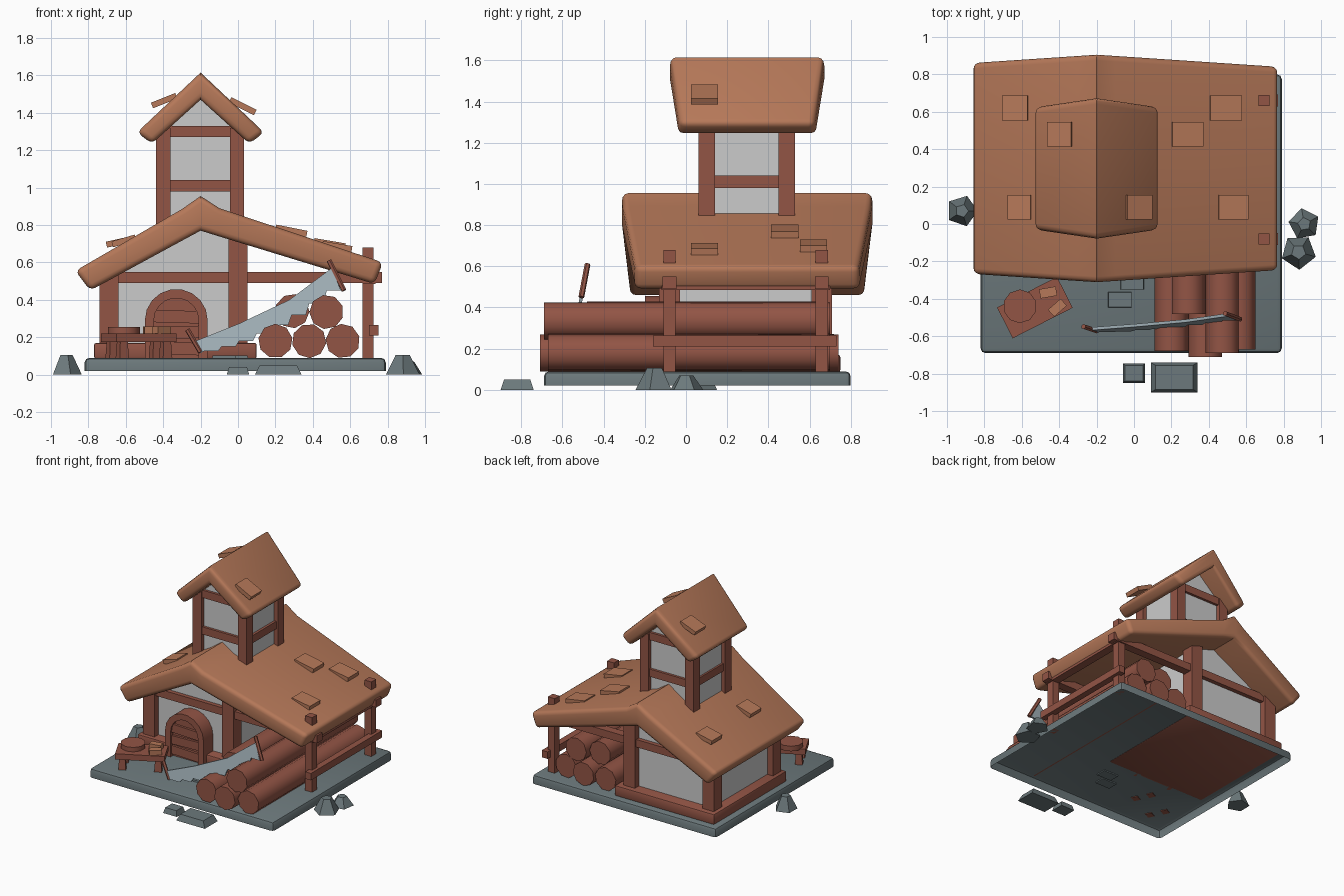
import bpy, bmesh
from math import sin, cos, pi, radians, atan
from mathutils import Matrix, Vector

if "Cube" in bpy.data.objects:
    bpy.data.objects.remove(bpy.data.objects["Cube"])


def material(name, rgb):
    m = bpy.data.materials.new(name)
    m.diffuse_color = (*rgb, 1)
    m.use_nodes = True
    m.node_tree.nodes["Principled BSDF"].inputs["Base Color"].default_value = m.diffuse_color
    return m


WOOD = material("red_wood", (0.29, 0.09, 0.06))
ROOF = material("roof_wood", (0.47, 0.19, 0.10))
STONE = material("stone", (0.15, 0.19, 0.20))
STEEL = material("steel", (0.36, 0.44, 0.48))


def finish(name, bm, mat=None):
    bmesh.ops.recalc_face_normals(bm, faces=bm.faces)
    me = bpy.data.meshes.new(name)
    bm.to_mesh(me)
    bm.free()
    ob = bpy.data.objects.new(name, me)
    bpy.context.collection.objects.link(ob)
    if mat:
        me.materials.append(mat)
    return ob


def box(name, x, y, z, mat=None, bevel=0, taper=1, rot=None, open_bottom=False):
    """Box from (min, max) ranges; rot turns it about its own centre."""
    bm = bmesh.new()
    bmesh.ops.create_cube(bm, size=1)
    for v in bm.verts:
        k = taper if v.co.z > 0 else 1
        v.co = Vector((v.co.x * (x[1] - x[0]) * k, v.co.y * (y[1] - y[0]) * k, v.co.z * (z[1] - z[0])))
    edges = bm.edges[:]
    if open_bottom:
        low = [f for f in bm.faces if f.calc_center_median().z < -0.4 * (z[1] - z[0])]
        bmesh.ops.delete(bm, geom=low, context='FACES_ONLY')
        edges = [e for e in bm.edges if len(e.link_faces) == 2]
    if bevel:
        bmesh.ops.bevel(bm, geom=edges, offset=bevel, segments=2, profile=0.5, affect='EDGES')
    ob = finish(name, bm, mat)
    ob.location = (sum(x) / 2, sum(y) / 2, sum(z) / 2)
    if rot:
        ob.rotation_euler = rot
    return ob


def prism(name, pts, y0, y1, mat=None):
    """Front-view (x, z) outline extruded along y."""
    bm = bmesh.new()
    f = bm.faces.new([bm.verts.new((px, y0, pz)) for px, pz in pts])
    r = bmesh.ops.extrude_face_region(bm, geom=[f])
    for v in r["geom"]:
        if isinstance(v, bmesh.types.BMVert):
            v.co.y += y1 - y0
    return finish(name, bm, mat)


def cyl(name, p0, p1, r0, r1, sides, mat, spin=0):
    bm = bmesh.new()
    d = Vector(p1) - Vector(p0)
    bmesh.ops.create_cone(bm, cap_ends=True, segments=sides, radius1=r0, radius2=r1, depth=d.length)
    bm.transform(Matrix.Translation((Vector(p0) + Vector(p1)) / 2)
                 @ d.to_track_quat('Z', 'Y').to_matrix().to_4x4() @ Matrix.Rotation(spin, 4, 'Z'))
    return finish(name, bm, mat)


def roof(name, outer, inner, yc, half, shrink, bevel):
    """Thick gable roof whose ends jut out further at the ridge."""
    bm = bmesh.new()
    mid = len(outer) // 2
    rx = outer[mid][0]
    reach = max(abs(p[0] - rx) for p in outer)

    def row(pts, s):
        return [bm.verts.new((px, yc + s * (half - shrink * abs(px - rx) / reach), pz)) for px, pz in pts]
    of, ob, nf, nb = row(outer, -1), row(outer, 1), row(inner, -1), row(inner, 1)
    for i in range(len(outer) - 1):
        for a, b in ((of, ob), (nf, nb), (of, nf), (ob, nb)):
            bm.faces.new((a[i], a[i + 1], b[i + 1], b[i]))
    for i in (0, -1):
        bm.faces.new((of[i], ob[i], nb[i], nf[i]))
    bmesh.ops.recalc_face_normals(bm, faces=bm.faces)
    ridge = {of[mid], ob[mid], nf[mid], nb[mid]}
    edges = [e for e in bm.edges if e.calc_face_angle() > 0.9 and not set(e.verts) <= ridge]
    bmesh.ops.bevel(bm, geom=edges, offset=bevel, segments=3, profile=0.5, affect='EDGES')
    return finish(name, bm, ROOF)


# Stone slab, loose rocks and paving
box("base_slab", (-0.82, 0.79), (-0.69, 0.80), (0.02, 0.09), STONE, 0.025, open_bottom=True)
for i, (x, y, r, h) in enumerate([(-0.92, 0.07, 0.085, 0.105), (0.91, 0.0, 0.085, 0.07), (0.88, -0.15, 0.095, 0.105)]):
    cyl(f"rock_{i}", (x, y, 0), (x, y, h), r, r * 0.42, 5, STONE, i * 0.5 + 0.3)
box("front_step", (0.09, 0.34), (-0.90, -0.74), (0, 0.05), STONE, taper=0.8)
box("small_step", (-0.06, 0.06), (-0.85, -0.745), (0, 0.042), STONE, taper=0.8)
for i, (x, y) in enumerate([(-0.01, -0.31), (-0.075, -0.405)]):
    box(f"paving_{i}", (x - 0.065, x + 0.065), (y - 0.042, y + 0.042), (0.08, 0.102), STONE, taper=0.93)

# House body
prism("house_walls", [(-0.69, 0.1), (0, 0.1), (0, 0.75), (-0.2, 0.82), (-0.69, 0.54)], -0.08, 0.66)
box("house_sill", (-0.77, 0.10), (-0.16, 0.75), (0.085, 0.17), WOOD, 0.012)
for n, y in (("front", -0.08), ("back", 0.66)):
    box(n + "_left_post", (-0.74, -0.64), (y - 0.05, y + 0.05), (0.09, 0.53), WOOD)
    box(n + "_right_post", (-0.05, 0.05), (y - 0.05, y + 0.05), (0.09, 0.73), WOOD)
    box(n + "_tie_beam", (-0.70, 0.77), (y - 0.033, y + 0.033), (0.49, 0.55), WOOD)
    box(n + "_porch_post", (0.665, 0.725), (y - 0.03, y + 0.03), (0.09, 0.68), WOOD)
box("porch_top_beam", (0.67, 0.735), (-0.12, 0.70), (0.485, 0.545), WOOD)
box("porch_rail", (0.70, 0.75), (-0.16, 0.73), (0.21, 0.265), WOOD)

# Main roof
roof("main_roof", [(-0.87, 0.555), (-0.3, 0.885), (-0.2, 0.955), (-0.1, 0.89), (0.775, 0.6)],
     [(-0.79, 0.45), (-0.3, 0.716), (-0.2, 0.77), (-0.1, 0.739), (0.73, 0.485)], 0.297, 0.608, 0.065, 0.03)

# Tower
prism("tower_walls", [(-0.41, 0.72), (0, 0.72), (0, 1.3), (-0.2, 1.5), (-0.41, 1.3)], 0.09, 0.50)
for i, x in enumerate((-0.40, -0.005)):
    for j, y in enumerate((0.10, 0.49)):
        box(f"tower_post_{i}{j}", (x - 0.038, x + 0.038), (y - 0.04, y + 0.04), (0.72, 1.32), WOOD)
    box(f"tower_side_beam_{i}", (x - 0.025, x + 0.025), (0.1, 0.49), (0.98, 1.04), WOOD)
for j, y in enumerate((0.10, 0.49)):
    box(f"tower_mid_beam_{j}", (-0.4, 0), (y - 0.03, y + 0.03), (0.98, 1.04), WOOD)
    box(f"tower_top_beam_{j}", (-0.4, 0), (y - 0.03, y + 0.03), (1.27, 1.33), WOOD)
roof("tower_roof", [(-0.54, 1.295), (-0.2, 1.615), (0.14, 1.295)],
     [(-0.46, 1.235), (-0.2, 1.47), (0.06, 1.235)], 0.297, 0.375, 0.05, 0.03)

# Loose shingles: centre, length, tilt slope
for i, (x, y, z, l, s) in enumerate([
        (-0.635, 0.62, 0.71, 0.14, 0.22), (-0.61, 0.09, 0.715, 0.13, 0.3), (0.49, 0.62, 0.70, 0.17, -0.17),
        (0.285, 0.48, 0.77, 0.17, -0.2), (0.53, 0.09, 0.685, 0.16, -0.17),
        (-0.395, 0.48, 1.465, 0.14, 0.4), (0.025, 0.09, 1.435, 0.15, -0.5)]):
    box(f"shingle_{i}", (x - l / 2, x + l / 2), (y - 0.066, y + 0.066), (z - 0.016, z + 0.016), ROOF, rot=(0, -atan(s), 0))


# Arched door
def arch(r, n=9):
    c = [(-0.33 + r * cos(pi * k / n), 0.29 + r * sin(pi * k / n)) for k in range(n + 1)]
    return [(-0.33 + r, 0.09)] + c + [(-0.33 - r, 0.09)]


prism("door_frame", arch(0.168) + arch(0.12)[::-1], -0.2, -0.07, WOOD)
prism("door_panel", arch(0.125), -0.168, -0.07, WOOD)
for i, z in enumerate((0.14, 0.225, 0.31)):
    box(f"door_plank_{i}", (-0.45, -0.21), (-0.187, -0.15), (z - 0.033, z + 0.033), WOOD, rot=(0, 0.03 * (-1) ** i, 0))

# Log pile
for i, (x, z, y0, y1) in enumerate([(0.2, 0.18, -0.68, 0.72), (0.38, 0.18, -0.71, 0.74), (0.56, 0.18, -0.67, 0.70),
                                    (0.29, 0.34, -0.48, 0.66), (0.473, 0.335, -0.69, 0.70)]):
    cyl(f"log_{i}", (x, y0, z), (x, y1, z), 0.092, 0.092, 9, WOOD, i * 0.3)


# Two-handed saw, leaning on the pile in one tilted plane
def lean(z):
    return -0.594 + 0.19 * z


top = [(-0.24, 0.175), (0.01, 0.275), (0.275, 0.40), (0.50, 0.57)]
teeth, n = [], 8
for k in range(n):
    t = 1 - k / n
    x, z = -0.2 + 0.75 * t, 0.11 + 0.34 * t - 0.24 * t * (1 - t)
    teeth += [(x, z + 0.0), (x - 0.075, z - 0.0)]
teeth.append((-0.2, 0.115))
saw = prism("saw_blade", top + teeth, -0.008, 0.008, STEEL)
for v in saw.data.vertices:
    v.co.y += lean(v.co.z)
for i, (a, b) in enumerate([((-0.27, 0.24), (-0.20, 0.12)), ((0.487, 0.61), (0.567, 0.45))]):
    cyl(f"saw_handle_{i}", (a[0], lean(a[1]), a[1]), (b[0], lean(b[1]), b[1]), 0.014, 0.014, 6, WOOD)

# Work table with stump disc and offcuts
TURN = radians(27)


def on_table(name, u, v, lu, lv, z, mat, extra=0, **kw):
    x = -0.53 + u * cos(TURN) - v * sin(TURN)
    y = -0.447 + u * sin(TURN) + v * cos(TURN)
    return box(name, (x - lu / 2, x + lu / 2), (y - lv / 2, y + lv / 2), z, mat, rot=(0, 0, TURN + extra), **kw)


on_table("table_top", 0, 0, 0.36, 0.185, (0.175, 0.22), WOOD)
for u in (-1, 1):
    for v in (-1, 1):
        on_table(f"table_leg_{u}_{v}", u * 0.13, v * 0.06, 0.055, 0.05, (0.085, 0.18), WOOD, taper=0.8)
cyl("stump_disc", (-0.61, -0.44, 0.215), (-0.61, -0.44, 0.255), 0.09, 0.09, 10, WOOD)
on_table("offcut_0", 0.10, 0.04, 0.09, 0.05, (0.22, 0.258), ROOF, -0.3)
on_table("offcut_1", 0.107, -0.055, 0.09, 0.05, (0.22, 0.258), ROOF, 0.25)

# Smooth rounded parts, keep hard edges
bpy.ops.object.select_all(action='SELECT')
bpy.context.view_layer.objects.active = bpy.data.objects["main_roof"]
bpy.ops.object.shade_smooth_by_angle(angle=radians(42))
